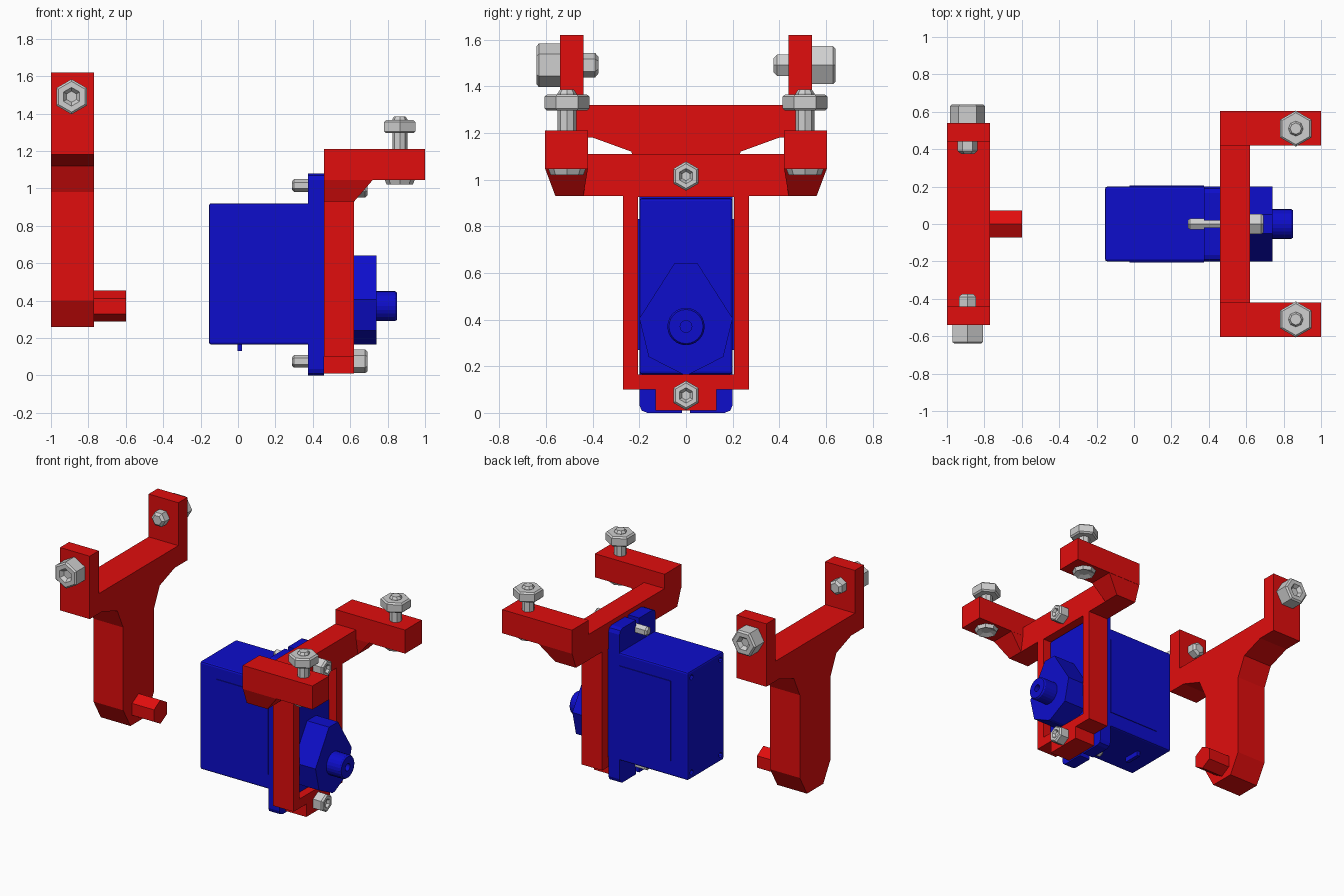
import bpy, bmesh, math

cube = bpy.data.objects.get("Cube")
if cube:
    bpy.data.objects.remove(cube, do_unlink=True)


def material(name, colour):
    m = bpy.data.materials.new(name)
    m.use_nodes = True
    m.diffuse_color = (*colour, 1)
    bsdf = next(n for n in m.node_tree.nodes if n.type == 'BSDF_PRINCIPLED')
    bsdf.inputs["Base Color"].default_value = (*colour, 1)
    bsdf.inputs["Roughness"].default_value = 0.6
    return m


RED = material("red plastic", (0.75, 0.004, 0.004))
BLUE = material("blue plastic", (0.004, 0.004, 0.6))
STEEL = material("steel grey", (0.62, 0.62, 0.62))


def finish(name, bm, mat):
    bmesh.ops.recalc_face_normals(bm, faces=bm.faces)
    mesh = bpy.data.meshes.new(name)
    bm.to_mesh(mesh)
    bm.free()
    mesh.materials.append(mat)
    ob = bpy.data.objects.new(name, mesh)
    bpy.context.collection.objects.link(ob)
    return ob


def loft(name, rings, mat):
    """Skin a list of closed rings of 3D points and cap both ends."""
    bm = bmesh.new()
    loops = [[bm.verts.new(p) for p in ring] for ring in rings]
    n = len(loops[0])
    for a, b in zip(loops, loops[1:]):
        for i in range(n):
            j = (i + 1) % n
            bm.faces.new((a[i], a[j], b[j], b[i]))
    bm.faces.new(loops[0])
    bm.faces.new(loops[-1])
    return finish(name, bm, mat)


def prism(name, half, x0, x1, mat):
    """Extrude along x a (y, z) half profile mirrored about y = 0."""
    pts = half + [(-y, z) for y, z in reversed(half)]
    return loft(name, [[(x, y, z) for y, z in pts] for x in (x0, x1)], mat)


def box(name, xs, ys, zs, mat):
    (y0, y1), (z0, z1) = ys, zs
    ring = [(y0, z0), (y1, z0), (y1, z1), (y0, z1)]
    return loft(name, [[(x, y, z) for y, z in ring] for x in xs], mat)


def turned(name, centre, axis, profile, sides, mat, phase=0.0):
    """Turn a (radius, distance) profile about an axis."""
    rings = []
    for r, h in profile:
        ring = []
        for i in range(sides):
            a = phase + math.tau * i / sides
            c, s = r * math.cos(a), r * math.sin(a)
            d = {'x': (h, c, s), 'y': (c, h, s), 'z': (c, s, h)}[axis]
            ring.append([centre[k] + d[k] for k in range(3)])
        rings.append(ring)
    return loft(name, rings, mat)


def cut(ob, cutter):
    mod = ob.modifiers.new("cut", 'BOOLEAN')
    mod.operation = 'DIFFERENCE'
    mod.solver = 'EXACT'
    mod.object = cutter
    bpy.context.view_layer.objects.active = ob
    bpy.ops.object.modifier_apply(modifier=mod.name)
    bpy.data.objects.remove(cutter, do_unlink=True)


UP = math.pi / 2

# Separate hanger bracket with two upright ears
prism("hanger_bracket", [(0.44, 1.32), (0.44, 1.62), (0.54, 1.62), (0.54, 1.18),
                         (0.40, 1.18), (0.235, 1.12), (0.17, 0.98), (0.17, 0.40),
                         (0.09, 0.26)], -1.0, -0.77, RED)
turned("hanger_peg", (0, 0, 0.37), 'x', [(0.083, -0.78), (0.083, -0.6)], 6, RED, UP)

# Servo mounting frame
frame = prism("mount_frame", [(0.56, 1.11), (0.56, 0.93), (0.27, 0.93), (0.27, 0.10),
                              (0.13, 0.10), (0.13, 0.01)], 0.46, 0.62, RED)
cut(frame, box("frame_cutter", (0.4, 0.7), (-0.205, 0.205), (0.165, 0.925), RED))

for side, word in ((-1, "right"), (1, "left")):
    # Forward prong and the tapered gusset beneath it
    box(f"prong_{word}", (0.46, 1.0), (0.42 * side, 0.605 * side), (1.045, 1.21), RED)
    rings = []
    for x, ya, yb, z in ((0.725, 0.42, 0.605, 1.05), (0.621, 0.44, 0.56, 0.93)):
        rings.append([(0.46, ya * side, z), (x, ya * side, z),
                      (x, yb * side, z), (0.46, yb * side, z)])
    loft(f"gusset_{word}", rings, RED)

    # Vertical bolt through the prong with a raised nut
    at = (0.865, 0.51 * side, 0)
    turned(f"prong_bolt_{word}", at, 'z',
           [(0.035, 1.035), (0.07, 1.02), (0.08, 1.045), (0.04, 1.06),
            (0.04, 1.37), (0.03, 1.385)], 8, STEEL)
    turned(f"prong_nut_{word}", at, 'z',
           [(0.085, 1.295), (0.096, 1.305), (0.096, 1.355), (0.085, 1.365)],
           6, STEEL, UP)

    # Horizontal bolt through the hanger ear with a socket head
    turned(f"ear_bolt_{word}", (-0.89, 0, 1.49), 'y',
           [(r, h * side) for r, h in
            ((0.035, 0.375), (0.053, 0.39), (0.053, 0.54), (0.094, 0.54),
             (0.094, 0.63), (0.082, 0.64), (0.05, 0.64), (0.03, 0.615))],
           6, STEEL, UP if side < 0 else 0)

# Screws joining the servo flange to the frame
for word, z in (("upper", 1.015), ("lower", 0.075)):
    turned(f"flange_screw_{word}", (0, 0, z), 'x',
           [(0.022, 0.288), (0.034, 0.30), (0.034, 0.62), (0.063, 0.62),
            (0.063, 0.68), (0.053, 0.692), (0.033, 0.692), (0.02, 0.675)],
           6, STEEL, UP)

# Servo case with softened edges and corner screw holes
case = box("servo_case", (-0.155, 0.57), (-0.2, 0.2), (0.165, 0.92), BLUE)
bevel = case.modifiers.new("soft edges", 'BEVEL')
bevel.width = 0.012
bevel.segments = 2
bpy.context.view_layer.objects.active = case
bpy.ops.object.modifier_apply(modifier=bevel.name)
for y in (-0.16, 0.16):
    for z in (0.21, 0.875):
        cut(case, turned("hole_cutter", (0, y, z), 'x',
                         [(0.018, -0.2), (0.018, -0.12)], 8, BLUE))

# Raised side panels and cable stub
for side, word in ((-1, "right"), (1, "left")):
    box(f"side_panel_{word}", (-0.025, 0.375), (0.198 * side, 0.205 * side),
        (0.27, 0.83), BLUE)
box("cable_stub", (-0.003, 0.022), (-0.06, 0.06), (0.13, 0.18), BLUE)

# Servo flange with open screw slots
prism("servo_flange", [(0.018, 1.0), (0.018, 1.08), (0.165, 1.08), (0.19, 1.07),
                       (0.2, 1.045), (0.2, 0.035), (0.19, 0.01), (0.165, 0),
                       (0.018, 0), (0.018, 0.09)], 0.375, 0.46, BLUE)

# Gear housing, output spline and its screw hole
prism("gear_housing", [(0.05, 0.64), (0.2, 0.405), (0.16, 0.24), (0.012, 0.165)],
      0.55, 0.74, BLUE)
turned("output_spline", (0, 0, 0.37), 'x',
       [(0.08, 0.73), (0.08, 0.84), (0.073, 0.85), (0.025, 0.85), (0.025, 0.80)],
       24, BLUE)
